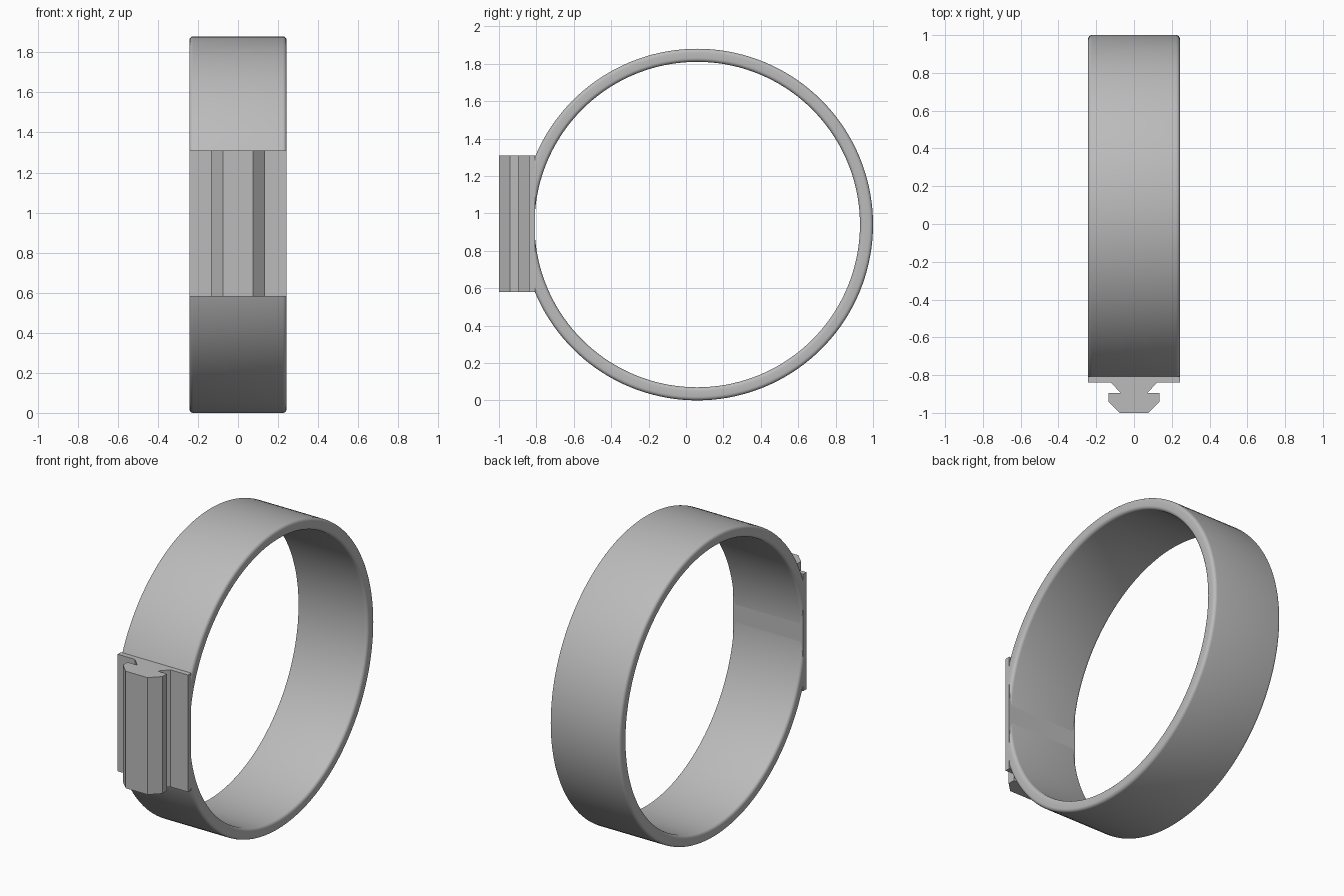
import bpy, bmesh, math

if "Cube" in bpy.data.objects:
    bpy.data.objects.remove(bpy.data.objects["Cube"])

grey = bpy.data.materials.new("plain grey")
grey.use_nodes = True
grey.diffuse_color = (0.5, 0.5, 0.5, 1)
grey.node_tree.nodes["Principled BSDF"].inputs["Base Color"].default_value = (0.5, 0.5, 0.5, 1)

HALF_W = 0.243                 # half width of the band
CY, CZ = 0.06, 0.94            # band centre
R_OUT, R_IN = 0.94, 0.87
ROUND = 0.02                   # rim rounding
Z_LOW, Z_HIGH = 0.58, 1.31     # mount height range
PLATE_FRONT, PLATE_BACK = -0.84, -0.808


def finish(bm, name, smooth):
    bmesh.ops.recalc_face_normals(bm, faces=bm.faces)
    mesh = bpy.data.meshes.new(name)
    bm.to_mesh(mesh)
    bm.free()
    mesh.materials.append(grey)
    obj = bpy.data.objects.new(name, mesh)
    bpy.context.collection.objects.link(obj)
    if smooth:
        bpy.ops.object.select_all(action="DESELECT")
        obj.select_set(True)
        bpy.context.view_layer.objects.active = obj
        bpy.ops.object.shade_smooth_by_angle(angle=math.radians(40))
    return obj


def rounded_section(steps=5):
    """Rounded rectangle as (x, radius) pairs."""
    mid, half_t = (R_OUT + R_IN) / 2, (R_OUT - R_IN) / 2
    points = []
    for corner, (sx, sr) in enumerate([(1, 1), (-1, 1), (-1, -1), (1, -1)]):
        for i in range(steps + 1):
            a = math.pi / 2 * (corner + i / steps)
            points.append((sx * (HALF_W - ROUND) + ROUND * math.cos(a),
                           mid + sr * (half_t - ROUND) + ROUND * math.sin(a)))
    return points


# Band: rounded section swept round the x axis, flattened behind the mount
def make_band(segments=144):
    bm = bmesh.new()
    section = rounded_section()
    rings = []
    for s in range(segments):
        a = 2 * math.pi * s / segments
        rings.append([bm.verts.new((x, max(CY + r * math.cos(a), PLATE_FRONT + 0.01),
                                    CZ + r * math.sin(a))) for x, r in section])
    n = len(section)
    for s in range(segments):
        here, after = rings[s], rings[(s + 1) % segments]
        for i in range(n):
            j = (i + 1) % n
            bm.faces.new((here[i], here[j], after[j], after[i]))
    finish(bm, "band", True)


# Mount: plate and dovetail rail as one mirrored profile extruded upward
def make_mount():
    half = [(HALF_W, PLATE_BACK), (HALF_W, PLATE_FRONT), (0.122, PLATE_FRONT),
            (0.07, -0.895), (0.136, -0.895), (0.136, -0.94), (0.075, -1.0)]
    outline = half + [(-x, y) for x, y in reversed(half)]
    bm = bmesh.new()
    face = bm.faces.new([bm.verts.new((x, y, Z_LOW)) for x, y in outline])
    grown = bmesh.ops.extrude_face_region(bm, geom=[face])
    top = [v for v in grown["geom"] if isinstance(v, bmesh.types.BMVert)]
    bmesh.ops.translate(bm, verts=top, vec=(0, 0, Z_HIGH - Z_LOW))
    finish(bm, "dovetail_mount", False)


make_band()
make_mount()
